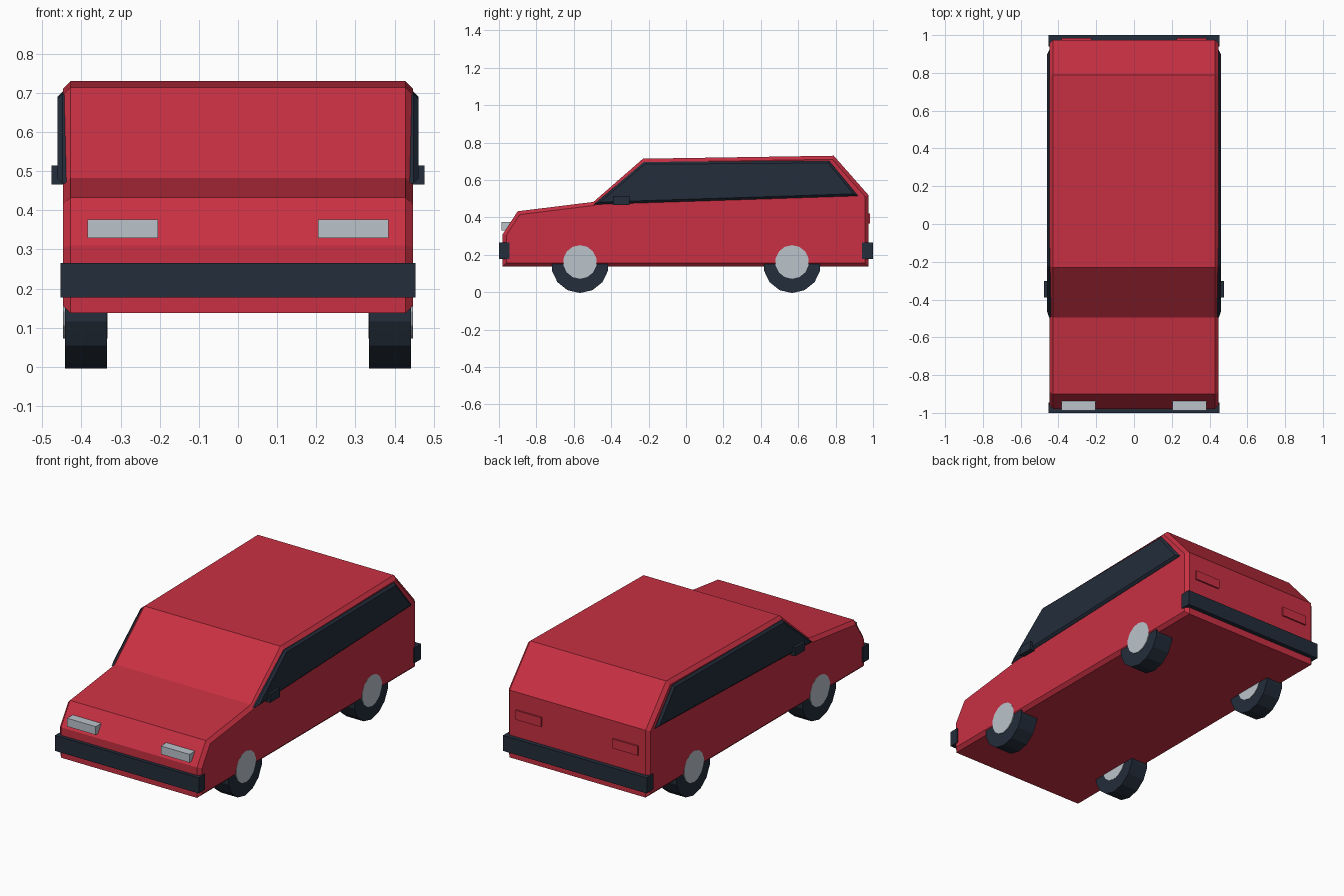
import bpy, bmesh, math
from mathutils import Matrix

cube = bpy.data.objects.get("Cube")
if cube:
    bpy.data.objects.remove(cube, do_unlink=True)


def material(name, colour):
    m = bpy.data.materials.new(name)
    m.use_nodes = True
    m.diffuse_color = (*colour, 1)
    bsdf = next(n for n in m.node_tree.nodes if n.type == 'BSDF_PRINCIPLED')
    bsdf.inputs["Base Color"].default_value = (*colour, 1)
    return m


red = material("red paint", (0.58, 0.03, 0.055))
dark = material("dark trim", (0.017, 0.026, 0.043))
silver = material("light silver", (0.49, 0.55, 0.60))


def finish(name, bm, mat):
    bmesh.ops.recalc_face_normals(bm, faces=bm.faces)
    mesh = bpy.data.meshes.new(name)
    bm.to_mesh(mesh)
    bm.free()
    mesh.materials.append(mat)
    obj = bpy.data.objects.new(name, mesh)
    bpy.context.collection.objects.link(obj)
    return obj


def box(name, x, y, z, mat):
    """Box given by its (low, high) range on each axis."""
    bm = bmesh.new()
    bmesh.ops.create_cube(bm, size=1)
    for v in bm.verts:
        v.co = [lo + (c + 0.5) * (hi - lo) for c, (lo, hi) in zip(v.co, (x, y, z))]
    return finish(name, bm, mat)


def side_panel(name, profile, x0, x1, chamfer, mat):
    """Extrude a (y, z) profile from x0 to x1 and chamfer its outward rims."""
    bm = bmesh.new()
    face = bm.faces.new([bm.verts.new((x0, y, z)) for y, z in profile])
    ext = bmesh.ops.extrude_face_region(bm, geom=[face], use_keep_orig=True)["geom"]
    for v in ext:
        if isinstance(v, bmesh.types.BMVert):
            v.co.x = x1
    bmesh.ops.recalc_face_normals(bm, faces=bm.faces)
    # only rims facing away from the car centre are chamfered
    outer = max(abs(x0), abs(x1))
    rims = [e for e in bm.edges
            if all(abs(abs(v.co.x) - outer) < 1e-4 for v in e.verts)
            and e.verts[0].co.x * e.verts[1].co.x > 0]
    bmesh.ops.bevel(bm, geom=rims, offset=chamfer, segments=1,
                    affect='EDGES', profile=0.5)
    return finish(name, bm, mat)


def disc(name, x0, x1, y, z, radius, sides, mat):
    """Cylinder lying along x."""
    bm = bmesh.new()
    place = (Matrix.Translation(((x0 + x1) / 2, y, z))
             @ Matrix.Rotation(math.pi / 2, 4, 'Y')
             @ Matrix.Rotation(math.pi / 2, 4, 'Z'))
    bmesh.ops.create_cone(bm, cap_ends=True, segments=sides, radius1=radius,
                          radius2=radius, depth=abs(x1 - x0), matrix=place)
    return finish(name, bm, mat)


# Body shell
body = [(-0.98, 0.137), (-0.98, 0.31), (-0.9, 0.433), (-0.495, 0.483),
        (-0.23, 0.714), (0.79, 0.73), (0.975, 0.52), (0.975, 0.137)]
side_panel("body", body, -0.447, 0.447, 0.019, red)

# Bumpers
box("front_bumper", (-0.453, 0.453), (-1, -0.945), (0.177, 0.265), dark)
box("rear_bumper", (-0.453, 0.453), (0.94, 1), (0.177, 0.265), dark)

glass = [(-0.495, 0.469), (-0.225, 0.697), (0.765, 0.703), (0.92, 0.515)]
for side, s in (("left", 1), ("right", -1)):
    # Side window, mirror and lamps
    side_panel(side + "_window", glass, s * 0.43, s * 0.461, 0.012, dark)
    box(side + "_mirror", sorted((s * 0.44, s * 0.476)), (-0.39, -0.303),
        (0.466, 0.515), dark)
    box(side + "_headlight", sorted((s * 0.205, s * 0.385)), (-0.987, -0.93),
        (0.329, 0.376), silver)
    box(side + "_tail_light", sorted((s * 0.225, s * 0.385)), (0.96, 0.984),
        (0.367, 0.42), red)
    # Wheels
    for end, y in (("front", -0.567), ("rear", 0.567)):
        disc(f"{end}_{side}_tyre", s * 0.335, s * 0.442, y, 0.15, 0.154, 14, dark)
        disc(f"{end}_{side}_hub", s * 0.333, s * 0.4476, y, 0.162, 0.09, 14, silver)
